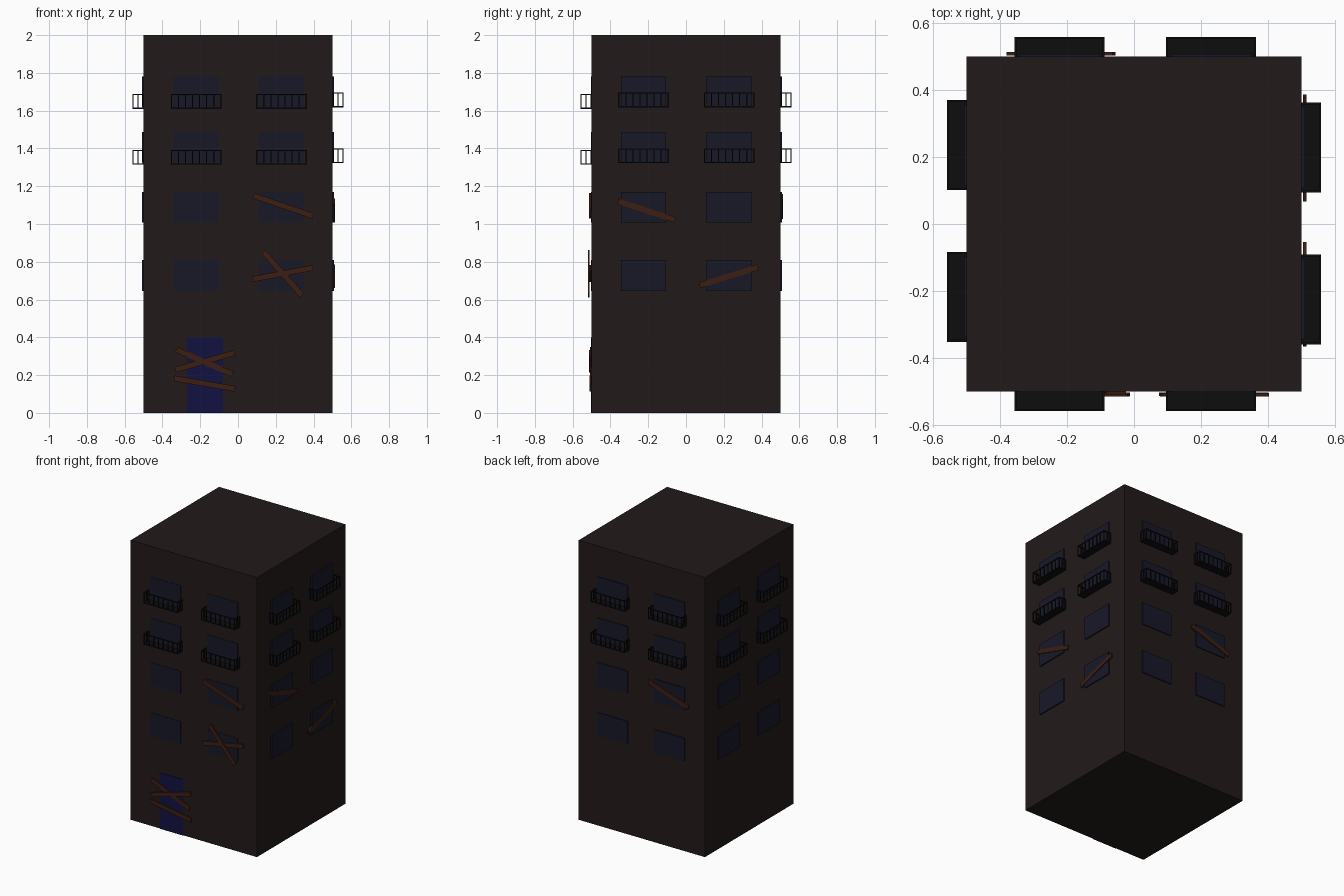
import bpy, bmesh, math
from mathutils import Matrix, Vector

if "Cube" in bpy.data.objects:
    bpy.data.objects.remove(bpy.data.objects["Cube"])


def material(name, rgb):
    m = bpy.data.materials.new(name)
    m.diffuse_color = (*rgb, 1)
    m.use_nodes = True
    m.node_tree.nodes["Principled BSDF"].inputs["Base Color"].default_value = m.diffuse_color
    return m


WALL = material("wall", (0.016, 0.010, 0.010))
GLASS = material("glass", (0.009, 0.009, 0.022))
DOOR = material("door_blue", (0.006, 0.006, 0.055))
WOOD = material("wood", (0.045, 0.013, 0.007))
IRON = material("iron", (0.004, 0.004, 0.004))

# Each wall: direction along the wall (world x or y) and outward direction
SIDES = {
    "front": ((1, 0, 0), (0, -1, 0)),
    "back": ((1, 0, 0), (0, 1, 0)),
    "right": ((0, 1, 0), (1, 0, 0)),
    "left": ((0, 1, 0), (-1, 0, 0)),
}


def wall_matrix(side):
    along, out = (Vector(v) for v in SIDES[side])
    m = Matrix((along, out, Vector((0, 0, 1)))).transposed().to_4x4()
    m.translation = out * 0.5
    return m


def add_box(bm, lo, hi, matrix=Matrix()):
    lo, hi = Vector(lo), Vector(hi)
    m = matrix @ Matrix.Translation((lo + hi) / 2) @ Matrix.Diagonal((*(hi - lo), 1))
    bmesh.ops.create_cube(bm, size=1, matrix=m)


def finish(bm, name, mat):
    bmesh.ops.recalc_face_normals(bm, faces=bm.faces)
    me = bpy.data.meshes.new(name)
    bm.to_mesh(me)
    bm.free()
    me.materials.append(mat)
    bpy.context.collection.objects.link(bpy.data.objects.new(name, me))


def panel(name, side, u0, u1, z0, z1, depth, mat):
    bm = bmesh.new()
    add_box(bm, (u0, -0.01, z0), (u1, depth, z1), wall_matrix(side))
    finish(bm, name, mat)


def plank(side, a, b, d0, d1, width=0.03):
    a, b = Vector(a), Vector(b)
    half = (b - a).length / 2
    mid = (a + b) / 2
    angle = math.atan2(b.y - a.y, b.x - a.x)
    m = wall_matrix(side) @ Matrix.Translation((mid.x, 0, mid.y)) @ Matrix.Rotation(-angle, 4, 'Y')
    bm = bmesh.new()
    add_box(bm, (-half, d0, -width / 2), (half, d1, width / 2), m)
    finish(bm, side + "_plank", WOOD)


def balcony(side, u, z, width=0.268, depth=0.058, height=0.078, t=0.006):
    bm = bmesh.new()
    m = wall_matrix(side)
    u0, u1, top = u - width / 2, u + width / 2, z + height
    # floor slab
    add_box(bm, (u0, 0, z), (u1, depth, z + t), m)
    # top rails
    add_box(bm, (u0, depth - t, top - t), (u1, depth, top), m)
    for s in (u0, u1 - t):
        add_box(bm, (s, 0, top - t), (s + t, depth - t, top), m)
        # side bars
        for d in (0, depth / 2 - t / 2):
            add_box(bm, (s, d, z + t), (s + t, d + t, top - t), m)
    # front bars
    for i in range(8):
        s = u0 + (width - t) * i / 7
        add_box(bm, (s, depth - t, z + t), (s + t, depth, top - t), m)
    finish(bm, side + "_balcony", IRON)


# main block
bm = bmesh.new()
add_box(bm, (-0.5, -0.5, 0), (0.5, 0.5, 2))
finish(bm, "building_block", WALL)

# windows and balconies: column centres, window depth, balcony lift per wall
LAYOUT = {
    "front": ((-0.222, 0.23), 0.003, 0.0),
    "right": ((-0.225, 0.228), 0.009, 0.008),
    "back": ((-0.222, 0.23), 0.007, 0.008),
    "left": ((-0.217, 0.235), 0.007, 0.0),
}
for side, (columns, depth, lift) in LAYOUT.items():
    for u in columns:
        for z0, z1 in ((0.645, 0.81), (1.007, 1.17), (1.325, 1.488), (1.62, 1.782)):
            panel(side + "_window", side, u - 0.12, u + 0.12, z0, z1, depth, GLASS)
        for z in (1.315, 1.61):
            balcony(side, u, z + lift)

# front door
panel("door", "front", -0.27, -0.08, 0, 0.40, 0.004, DOOR)

# boards nailed over the door
plank("front", (-0.327, 0.335), (-0.03, 0.205), 0.000, 0.008)
plank("front", (-0.332, 0.228), (-0.017, 0.318), 0.006, 0.014)
plank("front", (-0.338, 0.183), (-0.015, 0.127), 0.002, 0.012)

# boards nailed over windows
plank("front", (0.078, 0.708), (0.397, 0.768), 0.002, 0.012)
plank("front", (0.135, 0.853), (0.338, 0.622), 0.010, 0.019)
plank("front", (0.082, 1.15), (0.397, 1.042), 0.003, 0.014)
plank("right", (-0.36, 1.12), (-0.058, 1.022), 0.003, 0.014)
plank("right", (0.072, 0.675), (0.382, 0.772), 0.003, 0.014)
plank("back", (-0.375, 1.04), (-0.06, 1.145), 0.002, 0.013)
